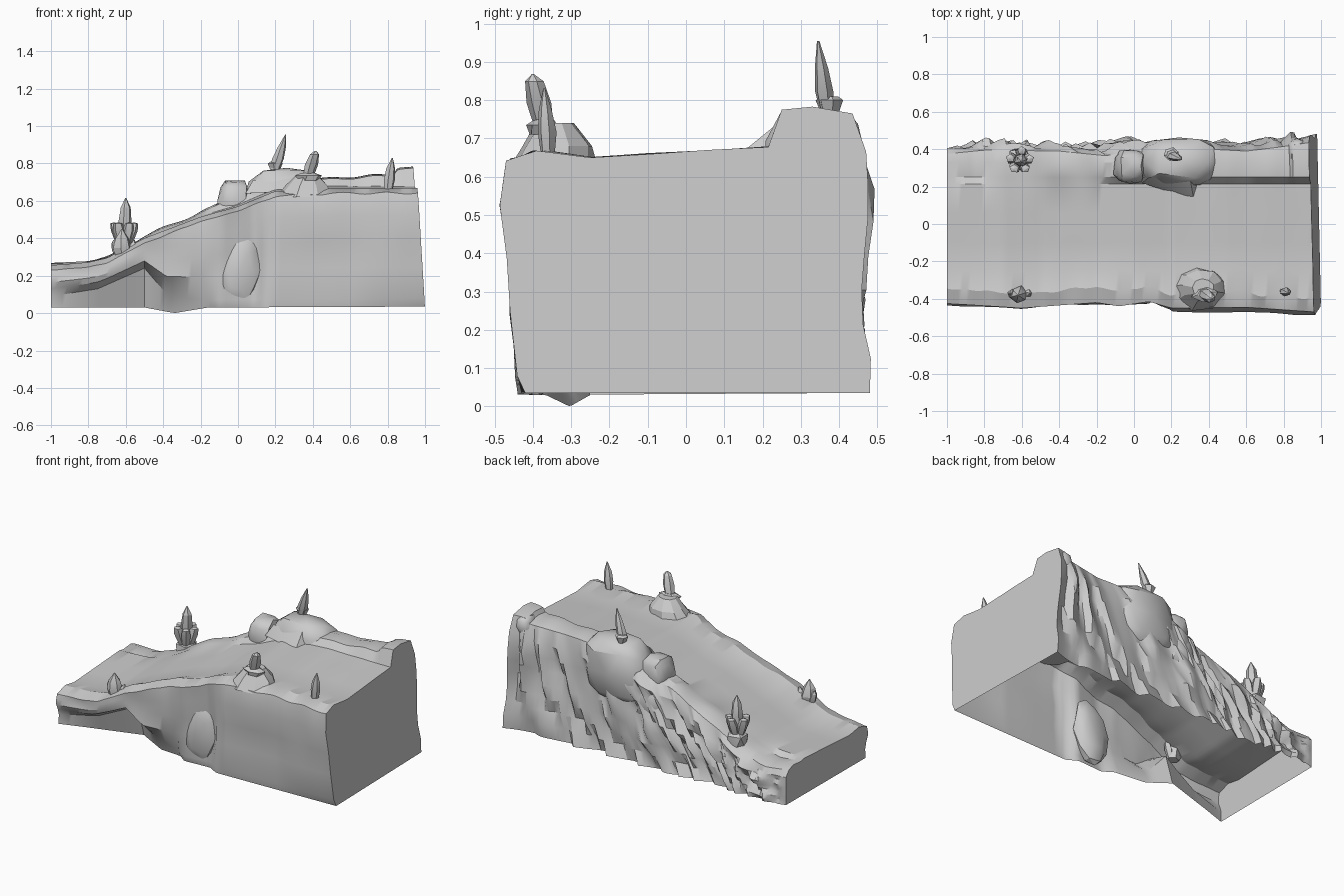
import bpy, bmesh, math, random
from mathutils import Vector, noise

if "Cube" in bpy.data.objects:
    bpy.data.objects.remove(bpy.data.objects["Cube"])

random.seed(4)


def lerp(table, x):
    """Piecewise linear lookup."""
    if x <= table[0][0]:
        return table[0][1]
    for (a, va), (b, vb) in zip(table, table[1:]):
        if x <= b:
            return va + (vb - va) * (x - a) / (b - a)
    return table[-1][1]


def finish(bm, name, angle=30):
    bmesh.ops.recalc_face_normals(bm, faces=bm.faces)
    me = bpy.data.meshes.new(name)
    bm.to_mesh(me)
    bm.free()
    ob = bpy.data.objects.new(name, me)
    bpy.context.collection.objects.link(ob)
    bpy.ops.object.select_all(action='DESELECT')
    ob.select_set(True)
    bpy.context.view_layer.objects.active = ob
    bpy.ops.object.shade_smooth_by_angle(angle=math.radians(angle))
    return ob


# Lengthwise curves of the ramp
PATH_Z = [(-1, .24), (-.8, .25), (-.7, .27), (-.5, .37), (-.2, .49), (0, .55), (.2, .635), (.5, .65), (1, .65)]
RIM_UP = [(-1, .01), (-.5, .025), (0, .015), (.3, .01), (1, .012)]
LEDGE_UP = [(-1, .02), (-.85, .0), (-.7, .025), (-.3, .04), (0, .07), (.4, .07), (.6, .07), (.87, .085), (.9, .12), (1, .125)]
FRONT_Y = [(-1, -.435), (-.6, -.46), (-.2, -.43), (-.08, -.45), (.08, -.425), (.2, -.46), (.6, -.455), (1, -.48)]
FOOT_Y = [(-1, -.41), (-.85, -.36), (-.5, -.25), (-.35, -.3), (-.15, -.37), (-.1, -.41), (.08, -.40), (.15, -.44), (.6, -.43), (1, -.42)]
UNDER_Z = [(-1, .09), (-.75, .13), (-.5, .24), (-.38, .10), (-.2, .07), (1, .08)]
FOOT_Z = [(-1, .03), (-.5, .03), (-.34, 0), (-.16, .03), (1, .035)]
BACK_Y = [(-1, .405), (-.8, .425), (-.4, .42), (-.15, .395), (0, .425), (.2, .44), (.4, .43), (.6, .42), (.8, .44), (1, .465)]
NOTCH = [(-.2, 0), (-.08, .035), (.1, .05), (.15, 0)]
BACK_ROWS = 8


def section(x):
    zp, fy, by = lerp(PATH_Z, x), lerp(FRONT_Y, x), lerp(BACK_Y, x)
    zf, zl = zp + lerp(RIM_UP, x), zp + lerp(LEDGE_UP, x)
    fade = min(1, (x + 1) * 6)
    foot, wz = lerp(FOOT_Y, x), min(lerp(UNDER_Z, x), zf - .06)
    mid = fy + .03 if x < -.15 else fy
    notch = lerp(NOTCH, x)
    pts = [(x, foot, lerp(FOOT_Z, x)), (x, mid * .35 + foot * .65, wz)]
    for t in (.3, .55, .8):
        w = .02 * noise.noise(Vector((x * 3.5, t * 3, 1)))
        pts.append((x, fy + .02 * (1 - t) + notch * (1 - t) + w - (.01 if x > .2 else 0) * t, wz + (zf - .025 - wz) * t))
    r = noise.noise(Vector((x * 8, 0, 6)))
    pts += [(x, fy + .01, zf - .02 + .01 * r), (x, fy + .09 + .03 * r, zf + .006), (x, -.25 + .03 * r, zp)]
    for y in (-.1, .06, .215):
        pts.append((x, y, zp + (y + .25) * .06 + .004 * noise.noise(Vector((x * 5, y * 5, 0)))))
    lump = .015 * noise.noise(Vector((x * 6, 5, 2))) * fade
    pts += [(x, .25, zl + lump), (x, .33, zl + .008 + lump), (x, by - .03, zl - .01)]
    # Slanted rock strata: the rear wall columns lean along the ridges
    lean = min(1, (x + 1) * 1.5, (1 - x) * 1.5)
    for i in range(BACK_ROWS):
        t = (i + 1) / BACK_ROWS
        z = zl - .02 - (zl - .055) * t
        s = (x * 6.5 + .9 * noise.noise(Vector((x * 2, t * 2.4, 0)))) % 1
        ridge = (s / .85 if s < .85 else (1 - s) / .15) - .5
        n = noise.noise(Vector((x * 5, t * 4, 3)))
        amp = .05 * (.8 + noise.noise(Vector((x * 3, t * 3, 8)))) * min(1, 4 * t)
        pts.append((x - .6 * (zl - z) * lean, by + fade * (amp * ridge + .035 * n), z))
    return pts


# Open-bottomed ramp shell with closed ends
bm = bmesh.new()
N = 96
cols = []
for i in range(N + 1):
    x = -1 + 2 * i / N
    k = max(0, (x - .6) / .4)
    cols.append([bm.verts.new((px - k * (.04 * (z - .03) / .64 + .022 * (y + .45)), y, z)) for px, y, z in section(x)])
for a, b in zip(cols, cols[1:]):
    for j in range(len(a) - 1):
        bm.faces.new((a[j], b[j], b[j + 1], a[j + 1]))
bm.faces.new(cols[0])
bm.faces.new(cols[-1])
finish(bm, "rock_ramp", 28)


def boulder(name, c, r, seed, rough=.16, sub=2, box=.7, tilt=0):
    bm = bmesh.new()
    bmesh.ops.create_icosphere(bm, subdivisions=sub, radius=1)
    for v in bm.verts:
        d = v.co.copy()
        f = 1 + rough * noise.noise(d * 1.5 + Vector((seed, 0, 0)))
        # Squared-off lump, leaning in x
        v.co = Vector([c[k] + r[k] * f * math.copysign(abs(d[k]) ** box, d[k]) for k in range(3)])
        v.co.x += tilt * (v.co.z - c[2])
    return finish(bm, name, 32)


boulder("large_back_boulder", (.24, .33, .57), (.225, .135, .215), 2, rough=.08, tilt=.1)
boulder("small_back_boulder", (-.02, .31, .60), (.085, .095, .115), 5)
boulder("lower_back_boulder", (-.02, .38, .43), (.09, .06, .11), 9)
boulder("front_bulge", (.01, -.38, .23), (.11, .055, .195), 7, rough=.2, box=.95, tilt=.15)
boulder("back_corner_rock", (.87, .385, .70), (.05, .07, .065), 8)
boulder("left_ledge_rock", (-.61, .345, .33), (.065, .065, .07), 3, sub=1)


def loft(name, rings, sides, jitter=0):
    """Stacked rings (centre, radius x, radius y), capped at both ends."""
    bm = bmesh.new()
    prev = None
    for c, rx, ry in rings:
        ring = []
        for i in range(sides):
            a = 2 * math.pi * i / sides + .3
            q = 1 + random.uniform(-jitter, jitter)
            ring.append(bm.verts.new((c[0] + rx * q * math.cos(a), c[1] + ry * q * math.sin(a), c[2])))
        if prev:
            for i in range(sides):
                j = (i + 1) % sides
                bm.faces.new((prev[i], prev[j], ring[j], ring[i]))
        else:
            bm.faces.new(ring[::-1])
        prev = ring
    bm.faces.new(prev)
    return finish(bm, name, 20)


# Mound under the front crystal and wedge before the big boulder
loft("front_mound", [((.35, -.34, .62), .16, .115), ((.36, -.33, .68), .12, .09), ((.37, -.34, .74), .055, .05)], 9, .12)
bm = bmesh.new()
for p in ((.04, .22, .64), (.32, .13, .65), (.36, .24, .65), (.08, .25, .71), (.3, .24, .74)):
    bm.verts.new(p)
bmesh.ops.convex_hull(bm, input=bm.verts)
finish(bm, "boulder_wedge", 20)


def crystal(name, base, tip, rx, ry, belly=.4, sides=6):
    b, t = Vector(base), Vector(tip)
    loft(name, [(b, rx * .7, ry * .7), (b.lerp(t, belly), rx, ry),
                (b.lerp(t, belly + .3), rx * .75, ry * .75), (t, .003, .003)], sides, .12)


crystal("boulder_crystal", (.19, .37, .75), (.255, .345, .955), .03, .024, .35)
loft("boulder_crystal_collar", [((.2, .375, .76), .022, .022), ((.2, .375, .80), .045, .035), ((.2, .375, .81), .03, .02)], 6, .15)
crystal("mound_crystal", (.36, -.36, .68), (.415, -.40, .868), .035, .03, .6)
loft("mound_crystal_collar", [((.37, -.37, .71), .055, .045), ((.385, -.375, .735), .07, .045), ((.38, -.37, .75), .04, .03)], 6, .2)
crystal("right_crystal", (.80, -.36, .64), (.825, -.37, .83), .032, .024)
crystal("left_back_crystal", (-.61, .34, .36), (-.60, .335, .615), .036, .036, .5)
crystal("left_front_crystal", (-.61, -.375, .28), (-.62, -.38, .45), .05, .045, .4)

# Chunky shards around the left crystals
for i, a in enumerate((.2, 1.4, 2.9, 4.1, 5.3)):
    dx, dy = math.cos(a), math.sin(a)
    crystal(f"back_shard_{i}", (-.61 + .02 * dx, .34 + .02 * dy, .36), (-.61 + .055 * dx, .34 + .055 * dy, .485), .032, .03, .65, 5)
for i, dx in enumerate((-1, 1)):
    crystal(f"front_shard_{i}", (-.61 + .02 * dx, -.375, .28), (-.61 + .055 * dx, -.37, .39), .025, .025, .5, 5)
